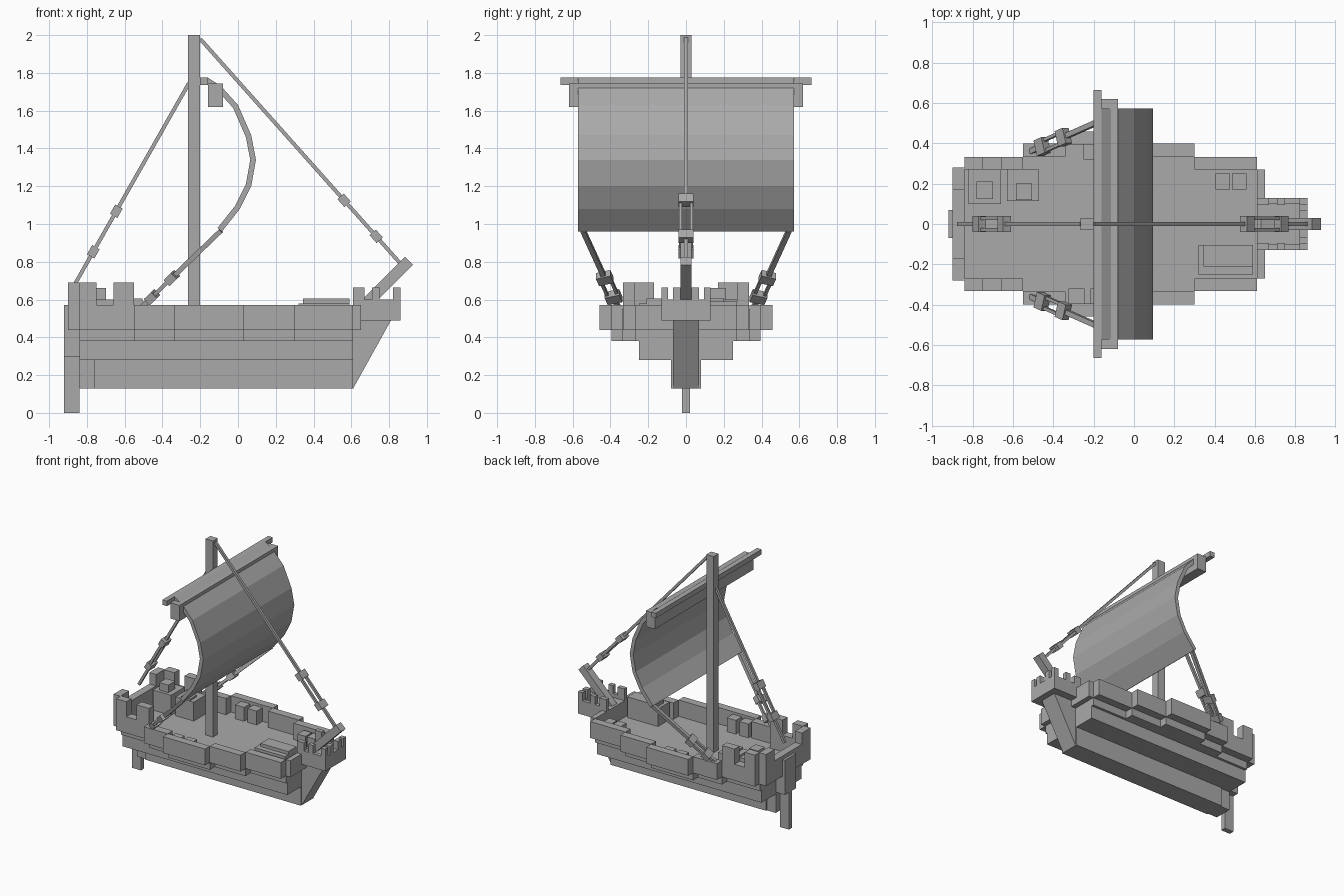
import bpy
from mathutils import Vector

cube = bpy.data.objects.get("Cube")
if cube:
    bpy.data.objects.remove(cube, do_unlink=True)

grey = bpy.data.materials.new("plain grey")
grey.use_nodes = True
grey.diffuse_color = (0.4, 0.4, 0.4, 1)
grey.node_tree.nodes["Principled BSDF"].inputs["Base Color"].default_value = grey.diffuse_color


def make(name, verts, faces):
    mesh = bpy.data.meshes.new(name)
    mesh.from_pydata(verts, [], faces)
    mesh.materials.append(grey)
    obj = bpy.data.objects.new(name, mesh)
    bpy.context.collection.objects.link(obj)
    return obj


def prism(name, profile, y0, y1):
    """Extrude an x-z outline (counter-clockwise from the front) along y."""
    n = len(profile)
    verts = [(x, y0, z) for x, z in profile] + [(x, y1, z) for x, z in profile]
    faces = [tuple(range(n)), tuple(reversed(range(n, 2 * n)))]
    faces += [(i, i + n, (i + 1) % n + n, (i + 1) % n) for i in range(n)]
    return make(name, verts, faces)


def box(name, x, y, z):
    return prism(name, [(x[0], z[0]), (x[1], z[0]), (x[1], z[1]), (x[0], z[1])], *y)


def pair(name, x, y, z):
    box("left_" + name, x, y, z)
    box("right_" + name, x, (-y[1], -y[0]), z)


def beam(name, a, b, width, depth, side=(0, 1, 0)):
    """Square-ended bar from a to b; width runs along the side direction."""
    a, b = Vector(a), Vector(b)
    d = (b - a).normalized()
    s = Vector(side)
    s = (s - d * s.dot(d)).normalized()
    t = d.cross(s)
    ring = [(-1, -1), (1, -1), (1, 1), (-1, 1)]
    verts = [p + s * u * width / 2 + t * v * depth / 2 for p in (a, b) for u, v in ring]
    faces = [(3, 2, 1, 0), (4, 5, 6, 7)]
    faces += [(i, (i + 1) % 4, (i + 1) % 4 + 4, i + 4) for i in range(4)]
    make(name, verts, faces)


def rigging(name, a, b, f0, f1, thick):
    """Rope with two blocks, doubled between them."""
    a, b = Vector(a), Vector(b)
    p, q = a.lerp(b, f0), a.lerp(b, f1)
    d = (b - a).normalized()
    beam(name + "_upper_rope", a, p, thick, thick)
    beam(name + "_lower_rope", q, b, thick, thick)
    for label, c in (("upper", p), ("lower", q)):
        beam(name + "_" + label + "_block", c - d * 0.028, c + d * 0.028, 0.08, 0.045)
    for label, k in (("left", 1), ("right", -1)):
        off = Vector((0, 0.028 * k, 0))
        beam(name + "_" + label + "_tackle", p + off, q + off, 0.016, 0.02)


# Hull tiers, keel, prow and rudder
box("keel", (-0.76, 0.61), (-0.08, 0.08), (0.13, 0.28))
box("keel_stern", (-0.84, -0.76), (-0.07, 0.07), (0.13, 0.28))
box("lower_hull", (-0.84, 0.61), (-0.25, 0.25), (0.28, 0.38))
prism("prow", [(0.61, 0.13), (0.81, 0.49), (0.61, 0.49)], -0.07, 0.07)
box("rudder", (-0.92, -0.84), (-0.02, 0.02), (0, 0.295))
box("stern_post", (-0.92, -0.84), (-0.07, 0.07), (0.295, 0.57))

# Deck sections, each with a bulwark stepped outwards
sections = [(-0.84, -0.55, 0.27), (-0.55, -0.34, 0.335), (-0.34, 0.03, 0.395),
            (0.03, 0.30, 0.335), (0.30, 0.61, 0.27)]
for i, (x0, x1, w) in enumerate(sections):
    box(f"deck_{i}", (x0, x1), (-w, w), (0.38, 0.44))
    pair(f"bulwark_{i}", (x0, x1), (w, w + 0.063), (0.44, 0.57))
box("bow_bulwark", (0.61, 0.65), (-0.27, 0.27), (0.44, 0.57))
box("stern_bulwark", (-0.90, -0.84), (-0.28, 0.28), (0.44, 0.60))

# Stern battlements
pair("stern_merlon", (-0.90, -0.84), (0.17, 0.28), (0.60, 0.69))
pair("aft_side_merlon", (-0.84, -0.75), (0.27, 0.333), (0.57, 0.69))
pair("fore_side_merlon", (-0.66, -0.55), (0.27, 0.333), (0.57, 0.69))

# Bow platform with its battlements
box("bow_platform", (0.61, 0.86), (-0.13, 0.13), (0.49, 0.57))
box("bow_rail", (0.82, 0.86), (-0.13, 0.13), (0.57, 0.60))
pair("bow_side_rail", (0.61, 0.82), (0.10, 0.13), (0.57, 0.60))
for i, x in enumerate([(0.61, 0.67), (0.71, 0.75), (0.82, 0.86)]):
    pair(f"bow_merlon_{i}", x, (0.095, 0.13), (0.60, 0.665))
pair("bow_front_merlon", (0.82, 0.86), (0.03, 0.07), (0.60, 0.665))
beam("bowsprit", (0.65, 0, 0.55), (0.905, 0, 0.805), 0.06, 0.06)

# Deck cargo
box("stern_crate", (-0.82, -0.66), (0.10, 0.27), (0.44, 0.60))
box("stern_crate_lid", (-0.78, -0.70), (0.125, 0.21), (0.60, 0.66))
box("aft_crate", (-0.63, -0.47), (0.115, 0.27), (0.44, 0.59))
box("aft_crate_lid", (-0.585, -0.505), (0.12, 0.20), (0.59, 0.605))
box("bow_chest", (0.32, 0.59), (-0.25, -0.105), (0.44, 0.58))
box("bow_chest_lid", (0.345, 0.59), (-0.21, -0.105), (0.58, 0.605))
for i, x in enumerate([0.405, 0.487]):
    box(f"bow_box_{i}", (x, x + 0.07), (0.17, 0.25), (0.44, 0.55))
for i, x in enumerate([-0.25, -0.14]):
    box(f"left_side_box_{i}", (x, x + 0.08), (0.32, 0.395), (0.44, 0.55))
    box(f"right_side_box_{i}", (x - 0.075, x + 0.005), (-0.395, -0.32), (0.44, 0.55))

# Mast and yard
box("mast", (-0.265, -0.20), (-0.03, 0.03), (0.44, 2))
box("upper_yard", (-0.20, -0.16), (-0.665, 0.665), (1.735, 1.775))
box("lower_yard", (-0.16, -0.08), (-0.62, 0.62), (1.62, 1.745))

# Billowing sail: outer curve thickened inwards
curve = [Vector(p) for p in [(-0.16, 1.775), (-0.09, 1.73), (0, 1.63), (0.07, 1.47),
                             (0.095, 1.34), (0.07, 1.20), (0.01, 1.08), (-0.085, 0.96)]]
inner = []
for i, p in enumerate(curve):
    t = (curve[min(i + 1, len(curve) - 1)] - curve[max(i - 1, 0)]).normalized()
    inner.append(p + Vector((t.y, -t.x)) * 0.03)
prism("sail", [tuple(p) for p in inner] + [tuple(p) for p in reversed(curve)], -0.572, 0.572)

# Stays and sheets
rigging("forestay", (-0.20, 0, 1.98), (0.865, 0, 0.785), 0.715, 0.875, 0.02)
rigging("backstay", (-0.26, 0, 1.745), (-0.87, 0, 0.67), 0.63, 0.83, 0.02)
for name, k in (("left_sheet", 1), ("right_sheet", -1)):
    rigging(name, (-0.09, 0.545 * k, 0.965), (-0.51, 0.36 * k, 0.56), 0.62, 0.87, 0.026)
